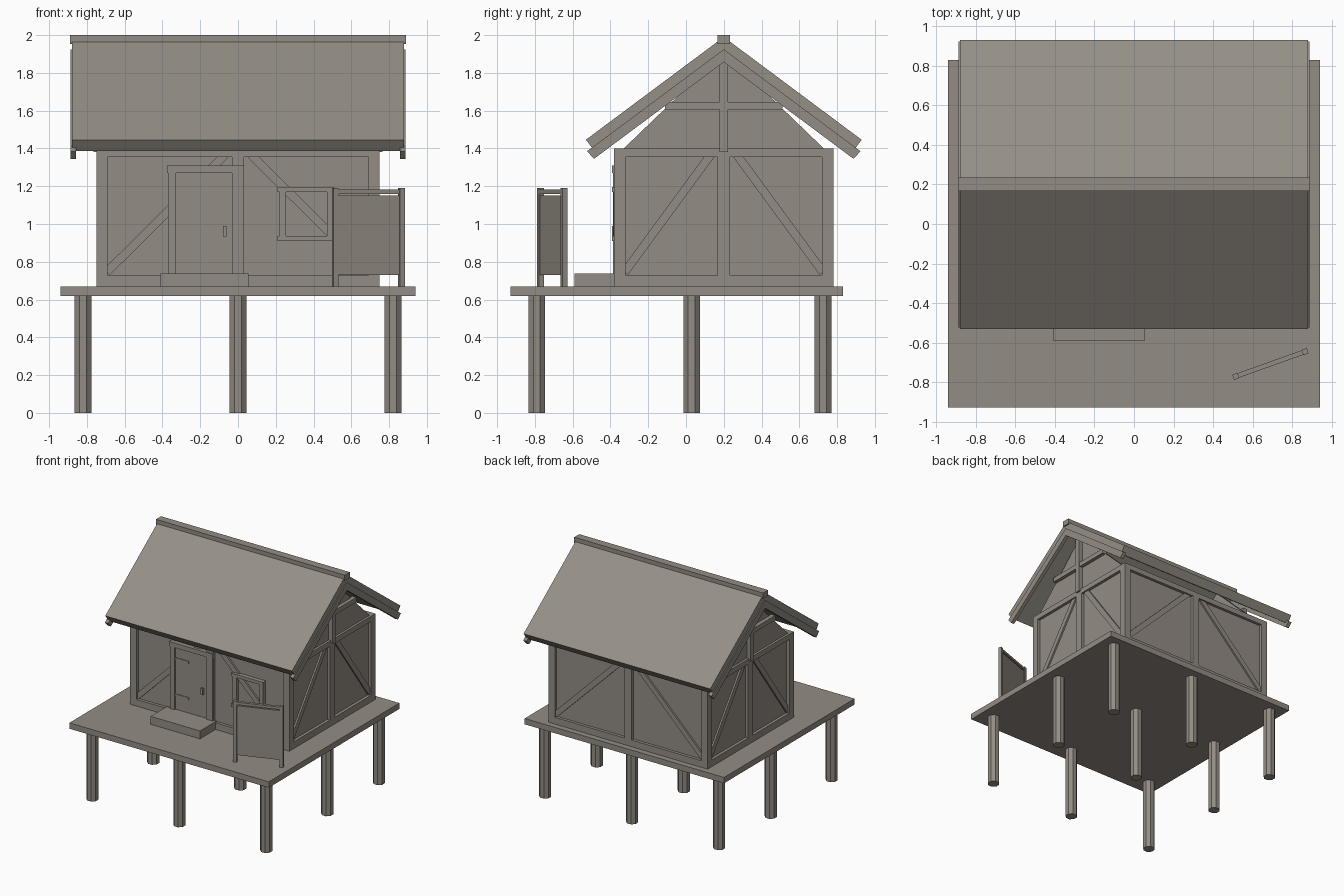
import bpy, bmesh, math
from mathutils import Matrix, Vector

if "Cube" in bpy.data.objects:
    bpy.data.objects.remove(bpy.data.objects["Cube"])


def material(name, colour):
    m = bpy.data.materials.new(name)
    m.use_nodes = True
    m.diffuse_color = (*colour, 1)
    m.node_tree.nodes["Principled BSDF"].inputs["Base Color"].default_value = (*colour, 1)
    return m


WOOD = material("weathered wood", (0.29, 0.262, 0.23))
ROOF = material("roof boards", (0.3, 0.28, 0.24))
RIDGE_Y = 0.2
FLOOR, WALL_TOP = 0.67, 1.4


def finish(name, bm, mat=WOOD):
    bmesh.ops.recalc_face_normals(bm, faces=bm.faces)
    mesh = bpy.data.meshes.new(name)
    bm.to_mesh(mesh)
    bm.free()
    mesh.materials.append(mat)
    ob = bpy.data.objects.new(name, mesh)
    bpy.context.collection.objects.link(ob)
    return ob


def box(name, lo, hi, frame=Matrix(), mat=WOOD):
    """Box between two corners, placed in a local frame."""
    lo, hi = Vector(lo), Vector(hi)
    bm = bmesh.new()
    bmesh.ops.create_cube(bm, size=1, matrix=frame @ Matrix.Translation((lo + hi) / 2)
                          @ Matrix.Diagonal((*(hi - lo), 1)))
    return finish(name, bm, mat)


def prism(name, outline, x0, x1, mat=WOOD):
    """Extrude a (y, z) outline along x."""
    bm = bmesh.new()
    face = bm.faces.new([bm.verts.new((x0, y, z)) for y, z in outline])
    new = bmesh.ops.extrude_face_region(bm, geom=[face])["geom"]
    bmesh.ops.translate(bm, vec=(x1 - x0, 0, 0),
                        verts=[v for v in new if isinstance(v, bmesh.types.BMVert)])
    return finish(name, bm, mat)


def brace(name, a, b, width, depth, frame):
    """Diagonal timber between two (u, z) points on a wall."""
    a, b = Vector((a[0], 0, a[1])), Vector((b[0], 0, b[1]))
    d = b - a
    turn = Matrix.Rotation(-math.atan2(d.z, d.x), 4, 'Y')
    h = d.length / 2
    box(name, (-h, -depth, -width / 2), (h, 0.01, width / 2),
        frame @ Matrix.Translation((a + b) / 2) @ turn)


# Deck on nine octagonal stilts
box("deck", (-0.94, -0.928, 0.62), (0.94, 0.83, FLOOR))
for x in (-0.82, 0, 0.82):
    for y in (-0.79, 0.03, 0.725):
        bm = bmesh.new()
        bmesh.ops.create_cone(bm, cap_ends=True, segments=8, radius1=0.048, radius2=0.048,
                              depth=0.63, matrix=Matrix.Translation((x, y, 0.315))
                              @ Matrix.Rotation(math.pi / 8, 4, 'Z'))
        finish("stilt", bm)

# Recessed wall panels
INSET = 0.025
box("wall_panels", (-0.75 + INSET, -0.38 + INSET, FLOOR), (0.75 - INSET, 0.78 - INSET, WALL_TOP - 0.01))


def timber_wall(side, centre, angle, half):
    """Posts, sill, top plate and two braces; local -y faces outwards."""
    frame = Matrix.Translation(centre) @ Matrix.Rotation(angle, 4, 'Z')
    post, out = 0.06, -INSET
    box(side + "_sill", (-half, out, FLOOR), (half, post - INSET, 0.727), frame)
    box(side + "_top_plate", (-half, out, 1.355), (half, post - INSET, WALL_TOP), frame)
    box(side + "_middle_post", (-0.033, out, FLOOR), (0.033, 0.01, WALL_TOP), frame)
    for s in (-1, 1):
        u0, u1 = sorted((s * half, s * (half - post)))
        box(side + "_corner_post", (u0, out, FLOOR), (u1, post - INSET, WALL_TOP), frame)
        brace(side + "_brace", (s * (half - 0.055), 0.745), (s * 0.07, 1.365), 0.045, 0.014, frame)
    return frame


front = timber_wall("front", (0, -0.38 + INSET, 0), 0, 0.75)
timber_wall("back", (0, 0.78 - INSET, 0), math.pi, 0.75)
timber_wall("left", (0.75 - INSET, RIDGE_Y, 0), math.pi / 2, 0.58)
timber_wall("right", (-0.75 + INSET, RIDGE_Y, 0), -math.pi / 2, 0.58)

# Gables with crossed timbers
for s in (-1, 1):
    prism("gable_panel", [(RIDGE_Y - 0.54, 1.39), (RIDGE_Y + 0.54, 1.39), (RIDGE_Y, 1.91)],
          s * 0.7, s * 0.73)
    x0, x1 = sorted((s * 0.72, s * 0.765))
    box("gable_king_post", (x0, RIDGE_Y - 0.022, 1.38), (x1, RIDGE_Y + 0.022, 1.91))
    box("gable_tie", (x0, RIDGE_Y - 0.31, 1.605), (x1 - 0.005, RIDGE_Y + 0.31, 1.645))

# Roof slabs and end rafters, given as (distance from ridge, height)
SLAB = [(0, 1.99), (0.73, 1.446), (0.685, 1.386), (0, 1.896)]
RAFTER = [(0, 1.925), (0.724, 1.385), (0.687, 1.345), (0, 1.857)]
for s in (-1, 1):
    def slope(outline):
        return [(RIDGE_Y + s * d, z) for d, z in outline]
    prism("roof_slab", slope(SLAB), -0.88, 0.88, ROOF)
    for e in (-1, 1):
        prism("end_rafter", slope(RAFTER), e * 0.858, e * 0.888)
box("ridge_cap", (-0.89, RIDGE_Y - 0.034, 1.952), (0.89, RIDGE_Y + 0.034, 2))

# Door with frame, hinges, handle and step
box("door_leaf", (-0.33, -0.018, 0.72), (-0.03, 0, 1.27), front)
box("door_left_jamb", (-0.37, -0.032, FLOOR), (-0.328, 0, 1.28), front)
box("door_right_jamb", (-0.033, -0.032, FLOOR), (0.03, 0, 1.28), front)
box("door_header", (-0.375, -0.037, 1.27), (0.033, 0, 1.31), front)
box("door_handle", (-0.08, -0.036, 0.935), (-0.06, 0, 0.99), front)
for z in (0.85, 1.16):
    box("door_hinge", (-0.33, -0.023, z), (-0.2, 0, z + 0.02), front)
box("door_step", (-0.41, -0.59, FLOOR), (0.055, -0.37, 0.738))

# Window frame
box("window_header", (0.21, -0.037, 1.17), (0.51, 0, 1.197), front)
box("window_sill", (0.21, -0.037, 0.91), (0.535, 0, 0.937), front)
for x in (0.22, 0.472):
    box("window_jamb", (x, -0.03, 0.92), (x + 0.034, 0, 1.18), front)

# Free-standing screen at the deck corner
screen = Matrix.Translation((0.69, -0.708, 0)) @ Matrix.Rotation(math.atan2(0.125, 0.35), 4, 'Z')
for s in (-1, 1):
    u = s * 0.186
    box("screen_post", (u - 0.014, -0.014, FLOOR), (u + 0.014, 0.014, 1.19), screen)
box("screen_rail", (-0.18, -0.012, 1.16), (0.18, 0.012, 1.182), screen)
box("screen_panel", (-0.18, -0.007, 0.73), (0.18, 0.007, 1.15), screen)
